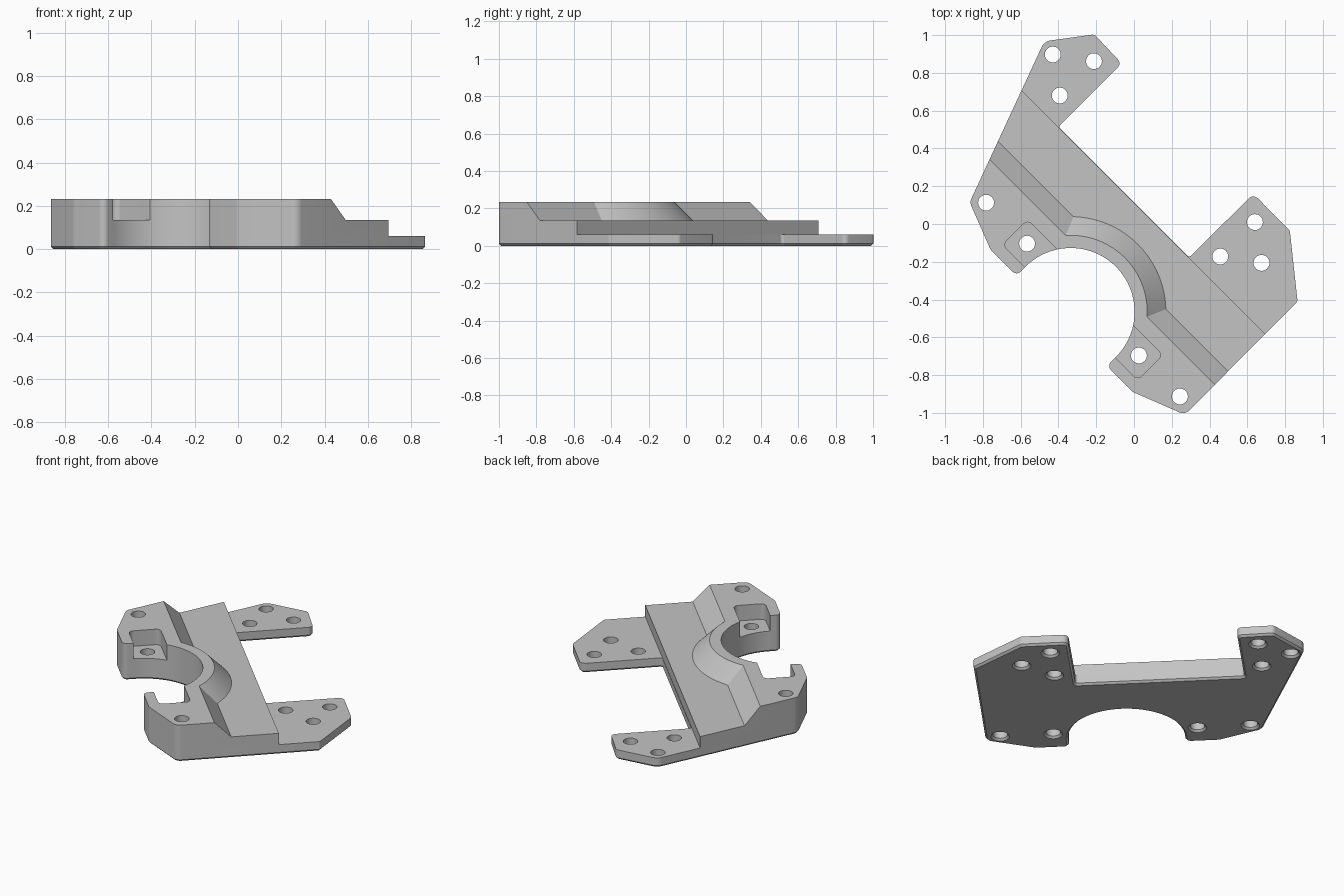
import bpy, bmesh, math
from mathutils import Vector

if "Cube" in bpy.data.objects:
    bpy.data.objects.remove(bpy.data.objects["Cube"])

# Main dimensions
TOP, MID, EAR, CHAMFER = 0.233, 0.134, 0.0615, 0.012
BORE = Vector((-0.335, -0.465))
BORE_R, HOLE_R = 0.338, 0.042
HIGH_V, EAR_V = -0.298, 0.08      # step positions across the bar
MIRROR_U = 0.184                  # twice the symmetry line along the bar
D = math.sqrt(0.5)

grey = bpy.data.materials.new("machined grey")
grey.use_nodes = True
colour = (0.55, 0.55, 0.55, 1)
grey.diffuse_color = colour
grey.node_tree.nodes["Principled BSDF"].inputs["Base Color"].default_value = colour


def bar(u, v):
    """Point from along-bar / across-bar coordinates."""
    return Vector(((u + v) * D, (v - u) * D))


def twin(p):
    """Mirror a point across the bar's symmetry line."""
    return Vector((p[1] + 0.13, p[0] - 0.13))


def circle(c, r, n):
    return [Vector((c[0] + r * math.cos(math.tau * i / n),
                    c[1] + r * math.sin(math.tau * i / n))) for i in range(n)]


def rounded(corners, steps=8):
    """Fillet each (point, radius) corner of a closed polygon."""
    out = []
    for i, (p, r) in enumerate(corners):
        p = Vector(p)
        if r == 0:
            out.append(p)
            continue
        a = (Vector(corners[i - 1][0]) - p).normalized()
        b = (Vector(corners[(i + 1) % len(corners)][0]) - p).normalized()
        half = a.angle(b) / 2
        centre = p + (a + b).normalized() * (r / math.sin(half))
        start = p + a * (r / math.tan(half)) - centre
        end = p + b * (r / math.tan(half)) - centre
        sweep = math.atan2(start.x * end.y - start.y * end.x, start.dot(end))
        for k in range(steps + 1):
            t = sweep * k / steps
            c, s = math.cos(t), math.sin(t)
            out.append(centre + Vector((start.x * c - start.y * s,
                                        start.x * s + start.y * c)))
    return out


def loft(name, rings, chamfer=0):
    """Solid through equal-length rings, each given as (points, z)."""
    bm = bmesh.new()
    loops = [[bm.verts.new((p[0], p[1], z)) for p in pts] for pts, z in rings]
    bottom = bm.faces.new(loops[0])
    bm.faces.new(loops[-1])
    for lo, hi in zip(loops, loops[1:]):
        for i in range(len(lo)):
            bm.faces.new((lo[i - 1], lo[i], hi[i], hi[i - 1]))
    bmesh.ops.recalc_face_normals(bm, faces=bm.faces)
    if chamfer:
        bmesh.ops.bevel(bm, geom=list(bottom.edges), offset=chamfer,
                        segments=1, affect='EDGES')
    mesh = bpy.data.meshes.new(name)
    bm.to_mesh(mesh)
    bm.free()
    mesh.materials.append(grey)
    ob = bpy.data.objects.new(name, mesh)
    bpy.context.collection.objects.link(ob)
    return ob


def cut(target, cutter):
    """Subtract the cutter and discard it."""
    mod = target.modifiers.new("cut", 'BOOLEAN')
    mod.operation, mod.solver, mod.object = 'DIFFERENCE', 'EXACT', cutter
    bpy.context.view_layer.objects.active = target
    bpy.ops.object.modifier_apply(modifier=mod.name)
    bpy.data.objects.remove(cutter)


def strip(v0, v1):
    return [bar(-2, v0), bar(2, v0), bar(2, v1), bar(-2, v1)]


# Bracket outline: two mounting ears, clamp arms and a half-round bore
tip, shoulder = (-0.1435, -0.7515), (-0.005, -0.89)
arc = [(BORE + BORE_R * Vector((math.cos(t), math.sin(t))), 0)
       for t in (math.radians(-45 + 180 * i / 48) for i in range(49))]
outline = rounded([
    ((-0.475, 0.967), 0.06), ((-0.21, 1.004), 0.03), ((-0.065, 0.85), 0.03),
    ((-0.4, 0.515), 0.015), ((0.2925, -0.1775), 0.015),
    ((0.632, 0.16), 0.035), ((0.825, -0.035), 0.03), ((0.866, -0.41), 0.02),
    ((0.27, -1.01), 0.05), (shoulder, 0.03), (tip, 0.03),
    *arc,
    (twin(tip), 0.03), (twin(shoulder), 0.03), ((-0.87, 0.115), 0.05)])
bracket = loft("clamp_bracket", [(outline, 0), (outline, TOP)], CHAMFER)

# Sloped step down to the bar, with a conical collar left around the bore
step = loft("step_cutter", [(strip(HIGH_V + TOP - MID, 2), MID),
                            (strip(HIGH_V - 0.1, 2), TOP + 0.1)])
collar_r = 0.405
cut(step, loft("collar", [(circle(BORE, collar_r + TOP - MID + 0.05, 128), MID - 0.05),
                          (circle(BORE, collar_r - 0.15, 128), TOP + 0.15)]))
cut(bracket, step)

# Vertical step down to the thin ears
cut(bracket, loft("ear_cutter", [(strip(EAR_V, 2), EAR), (strip(EAR_V, 2), 0.5)]))

# Square pockets that open into the bore
for flip in (False, True):
    pts = rounded([(bar(MIRROR_U - u if flip else u, v), 0.03) for u, v in
                   ((-0.414, -0.57), (-0.1, -0.57), (-0.1, -0.383), (-0.414, -0.383))])
    cut(bracket, loft("pocket_cutter", [(pts, MID), (pts, 0.5)]))

# Bolt holes, chamfered underneath
arm_holes = [(0.026, -0.696), (0.243, -0.913)]
ear_holes = [(-0.43, 0.897), (-0.212, 0.862), (-0.393, 0.68),
             (0.64, 0.01), (0.457, -0.172), (0.675, -0.206)]
for c in arm_holes + [twin(p) for p in arm_holes] + ear_holes:
    rings = [(circle(c, HOLE_R + 2 * CHAMFER, 32), -CHAMFER),
             (circle(c, HOLE_R, 32), CHAMFER), (circle(c, HOLE_R, 32), 0.5)]
    cut(bracket, loft("hole_cutter", rings))

# Smooth the curved walls, keep machined edges crisp
bpy.ops.object.select_all(action='DESELECT')
bracket.select_set(True)
bpy.context.view_layer.objects.active = bracket
bpy.ops.object.shade_smooth_by_angle(angle=math.radians(30))
